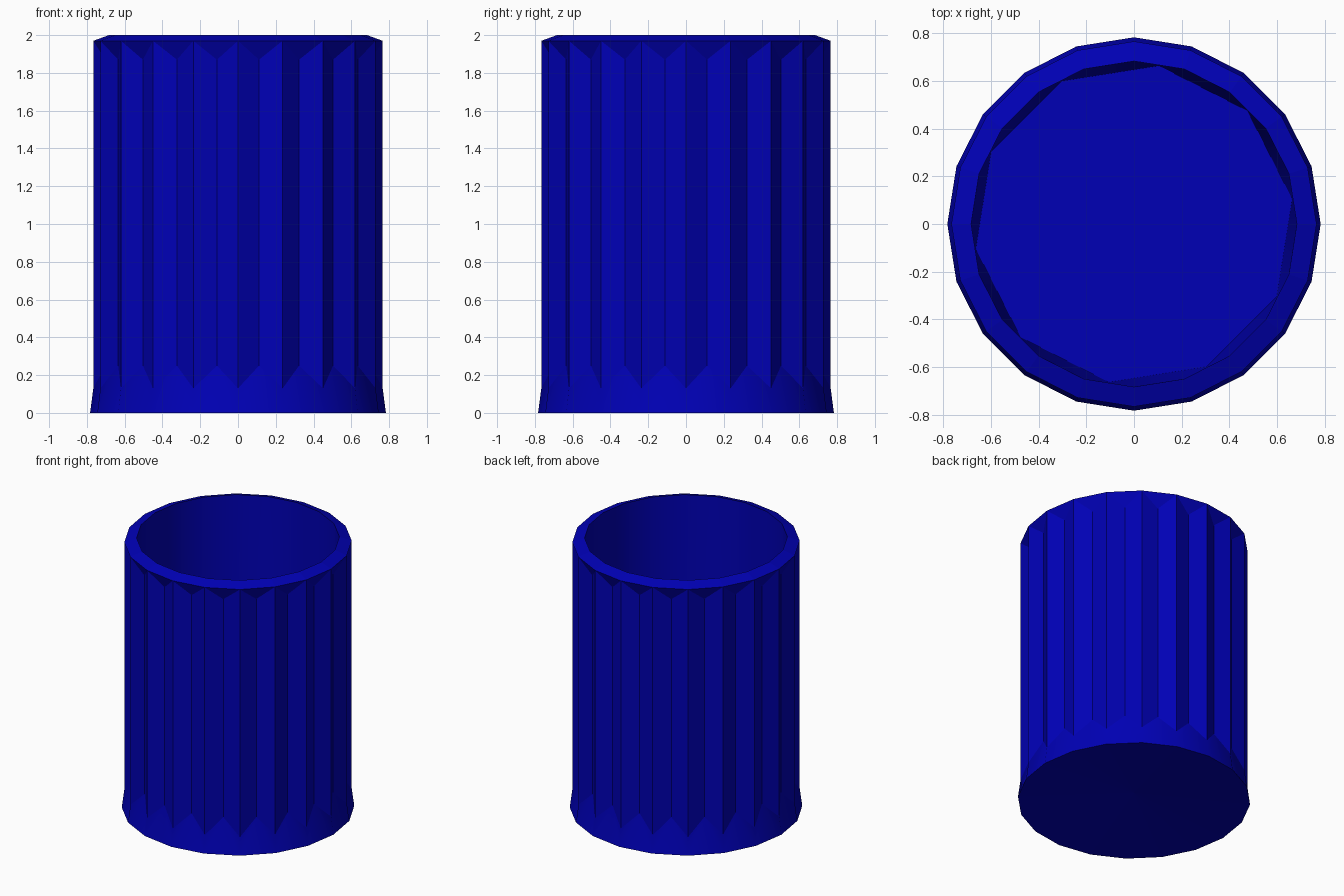
import bpy, bmesh
from math import cos, sin, radians

if "Cube" in bpy.data.objects:
    bpy.data.objects.remove(bpy.data.objects["Cube"])

N = 20
STEP = 360 / N

bm = bmesh.new()

def ring(radius, z, count=N, start=0.0):
    step = 360 / count
    return [bm.verts.new((radius * cos(radians(start + i * step)),
                          radius * sin(radians(start + i * step)), z))
            for i in range(count)]

def face(*verts, smooth=False):
    bm.faces.new(verts).smooth = smooth

# Outer profile rings: foot, ridge ends, recessed flute ends
foot = ring(0.783, 0.0)
ridge_low = ring(0.766, 0.13)
ridge_top = ring(0.766, 1.97)
flute_low = ring(0.712, 0.25, start=STEP / 2)
flute_top = ring(0.712, 1.87, start=STEP / 2)
# Inner rings: lip and a coarser ten-sided floor
lip = ring(0.683, 2.0)
floor = ring(0.672, 0.15, N // 2, STEP / 2)
# Centre of the slightly dished underside
hub = bm.verts.new((0, 0, 0.06))

for i in range(N):
    j = (i + 1) % N
    # flared foot, smooth
    face(foot[i], foot[j], flute_low[i], smooth=True)
    face(foot[i], flute_low[i], ridge_low[i], smooth=True)
    face(foot[j], ridge_low[j], flute_low[i], smooth=True)
    # two flat sides of each flute
    face(ridge_low[i], flute_low[i], flute_top[i], ridge_top[i])
    face(flute_low[i], ridge_low[j], ridge_top[j], flute_top[i])
    # flute end under the rim, then the sloping rim
    face(flute_top[i], ridge_top[j], ridge_top[i])
    face(ridge_top[i], ridge_top[j], lip[j], lip[i])
    # underside
    face(foot[j], foot[i], hub)

# Inner wall, smooth
for k in range(N // 2):
    a, b, c = 2 * k, 2 * k + 1, (2 * k + 2) % N
    face(lip[a], lip[b], floor[k], smooth=True)
    face(lip[b], lip[c], floor[(k + 1) % (N // 2)], floor[k], smooth=True)

# Floor
face(*floor)
bmesh.ops.recalc_face_normals(bm, faces=bm.faces)

mesh = bpy.data.meshes.new("fluted_cup")
bm.to_mesh(mesh)
bm.free()
cup = bpy.data.objects.new("fluted_cup", mesh)
bpy.context.collection.objects.link(cup)

blue = bpy.data.materials.new("blue")
blue.diffuse_color = (0.0, 0.0, 0.46, 1)
blue.use_nodes = True
blue.node_tree.nodes["Principled BSDF"].inputs["Base Color"].default_value = blue.diffuse_color
mesh.materials.append(blue)
